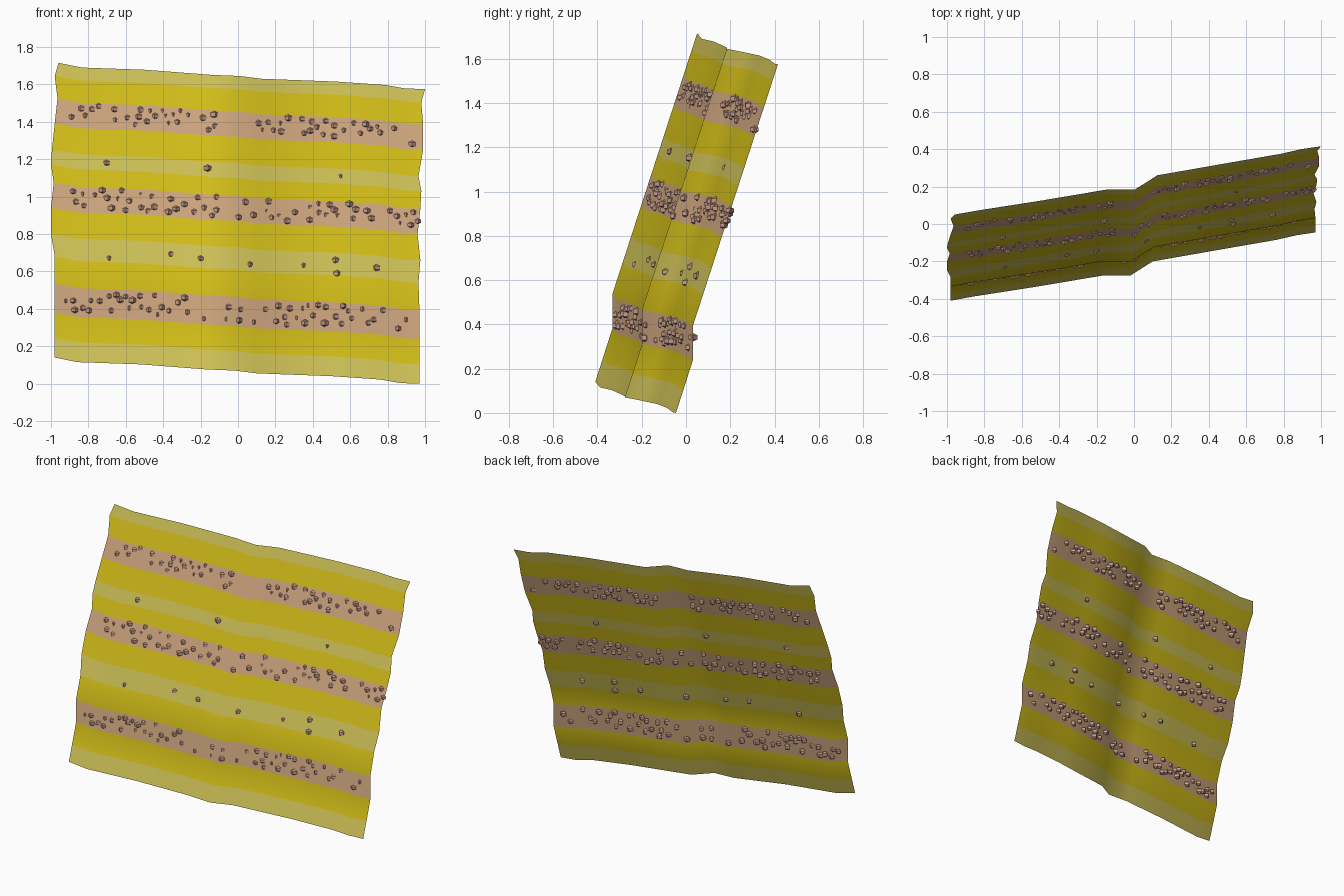
import bpy, bmesh, random
from mathutils import Vector, Matrix

if "Cube" in bpy.data.objects:
    bpy.data.objects.remove(bpy.data.objects["Cube"])

random.seed(7)

def material(name, rgb):
    m = bpy.data.materials.new(name)
    m.diffuse_color = (*rgb, 1)
    m.use_nodes = True
    m.node_tree.nodes["Principled BSDF"].inputs["Base Color"].default_value = m.diffuse_color
    return m

yellow = material("yellow_layer", (0.68, 0.54, 0.01))
pale = material("pale_layer", (0.65, 0.56, 0.10))
pink = material("pink_layer", (0.65, 0.40, 0.22))
stone = material("pebble", (0.62, 0.36, 0.28))

# Bottom edge of the sheet, with the fold in the middle: x, y, z
BASE = [(-.98, -.41, .14), (-.86, -.388, .115), (-.52, -.335, .103), (-.17, -.276, .076),
        (-.02, -.276, .07), (.10, -.20, .055), (.50, -.13, .04), (.76, -.085, .022),
        (.87, -.06, .003), (.97, -.045, 0)]
# Layer boundaries: height above the bottom edge, left and right edge jitter
ROWS = [(0, 0, 0), (.105, 0, 0), (.24, 0, 0), (.395, 0, 0), (.54, 0, -.005),
        (.66, -.02, .005), (.80, -.02, -.01), (.935, -.005, .005), (1.03, -.02, .01),
        (1.11, -.015, -.005), (1.25, 0, .02), (1.385, .015, .02), (1.505, 0, .01),
        (1.575, .02, .03)]
# Material slot of each layer: 0 yellow, 1 pale, 2 pink
LAYERS = [1, 0, 2, 0, 1, 0, 2, 0, 1, 0, 2, 0, 1]

def lean(h):
    """Backward lean at height h; the lowest pink layer stands upright."""
    return .32 * min(h, .24) + .325 * max(0, h - .395)

def on_sheet(x, h):
    for a, b in zip(BASE, BASE[1:]):
        if x <= b[0]:
            break
    t = (x - a[0]) / (b[0] - a[0])
    p = Vector(a).lerp(Vector(b), t)
    return p + Vector((.025 * h / 1.575, lean(h), h))

# Layered sheet
bm = bmesh.new()
grid = []
for h, left, right in ROWS:
    row = []
    for i, (x, y, z) in enumerate(BASE):
        dx = left if i == 0 else right if i == len(BASE) - 1 else .025 * h / 1.575
        row.append(bm.verts.new((x + dx, y + lean(h), z + h)))
    grid.append(row)
for r, slot in enumerate(LAYERS):
    for c in range(len(BASE) - 1):
        f = bm.faces.new((grid[r][c], grid[r][c + 1], grid[r + 1][c + 1], grid[r + 1][c]))
        f.material_index = slot
        f.smooth = True
mesh = bpy.data.meshes.new("layered_sheet")
bm.to_mesh(mesh)
bm.free()
for m in (yellow, pale, pink):
    mesh.materials.append(m)
bpy.context.collection.objects.link(bpy.data.objects.new("layered_sheet", mesh))

# Pebbles: small four-sided stones set into the sheet
def pebbles(name, spots):
    bm = bmesh.new()
    for x, h in spots:
        p = on_sheet(x, h) + Vector((0, random.uniform(-.002, .014), 0))
        r = random.uniform(.019, .024)
        m = Matrix.Translation(p) @ Matrix.Rotation(random.uniform(-.3, .3), 4, 'Z') @ Matrix.Diagonal((1, 1, .85, 1))
        bmesh.ops.create_uvsphere(bm, u_segments=4, v_segments=3, radius=r, matrix=m)
    mesh = bpy.data.meshes.new(name)
    bm.to_mesh(mesh)
    bm.free()
    mesh.materials.append(stone)
    bpy.context.collection.objects.link(bpy.data.objects.new(name, mesh))

def scatter(low, high, runs):
    """Random spots in a layer that keep clear of each other; runs are x from, x to, count."""
    spots = []
    for x0, x1, count in runs:
        made = tries = 0
        while made < count and tries < 3000:
            tries += 1
            s = (random.uniform(x0, x1), random.uniform(low, high))
            if all(abs(s[0] - q[0]) + abs(s[1] - q[1]) > .045 for q in spots):
                spots.append(s)
                made += 1
    return spots

pebbles("lower_pebbles", scatter(.265, .38, [(-.93, -.17, 25), (-.08, .15, 6), (.2, .62, 18), (.62, .9, 6)]))
pebbles("middle_pebbles", scatter(.82, .925, [(-.9, -.1, 27), (-.02, .3, 9), (.34, .95, 20)]))
pebbles("upper_pebbles", scatter(1.275, 1.375, [(-.92, -.6, 8), (-.6, -.14, 17), (.06, .3, 7), (.3, .65, 12), (.65, .94, 6)]))
pebbles("stray_pebbles", [(-.72, 1.07), (-.18, 1.075), (.53, 1.07), (-.7, .56), (-.37, .6), (-.21, .59),
                          (.05, .575), (.34, .585), (.51, .62), (.52, .55), (.73, .595)])
